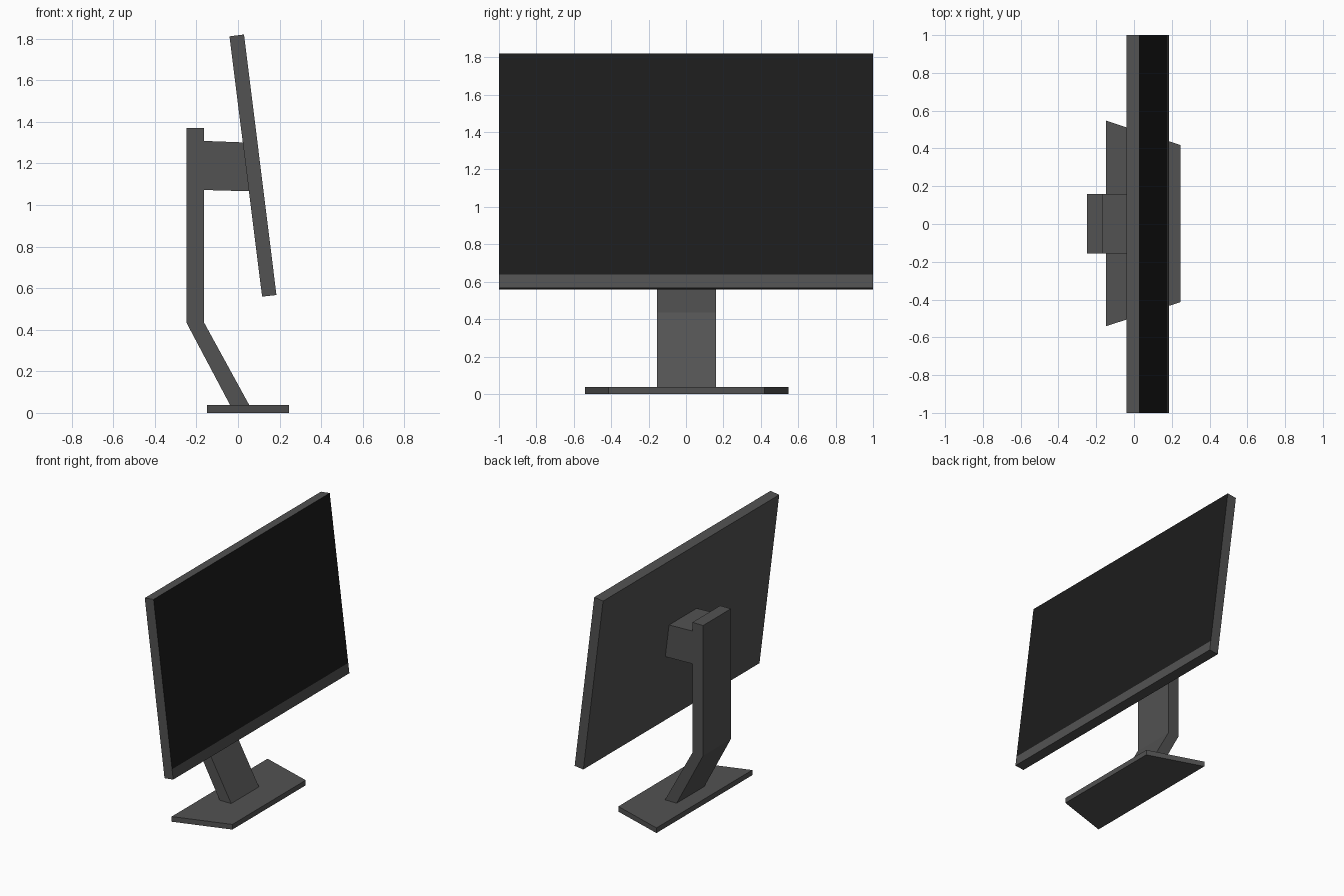
import bpy, bmesh

if "Cube" in bpy.data.objects:
    bpy.data.objects.remove(bpy.data.objects["Cube"])


def material(name, v):
    m = bpy.data.materials.new(name)
    m.diffuse_color = (v, v, v, 1)
    m.use_nodes = True
    m.node_tree.nodes["Principled BSDF"].inputs["Base Color"].default_value = m.diffuse_color
    return m


grey = material("dark grey plastic", 0.085)
black = material("black screen", 0.012)


def extrude(name, profile, y0, y1, mats=(grey,)):
    """Extrude an (x, z) profile along y."""
    bm = bmesh.new()
    face = bm.faces.new([bm.verts.new((x, y0, z)) for x, z in profile])
    geo = bmesh.ops.extrude_face_region(bm, geom=[face])["geom"]
    for v in geo:
        if isinstance(v, bmesh.types.BMVert):
            v.co.y = y1
    bmesh.ops.recalc_face_normals(bm, faces=bm.faces)
    me = bpy.data.meshes.new(name)
    for m in mats:
        me.materials.append(m)
    bm.to_mesh(me)
    bm.free()
    ob = bpy.data.objects.new(name, me)
    bpy.context.collection.objects.link(ob)
    return ob


# Tilted display panel, front split at the chin
panel = extrude("display_panel", [(-0.041, 1.811), (0.029, 1.82), (0.176, 0.639),
                                  (0.185, 0.567), (0.116, 0.559)], -1, 1, (grey, black))
for p in panel.data.polygons:
    if p.normal.x > 0.9 and p.center.z > 0.7:
        p.material_index = 1

# Bent stand arm
extrude("stand_arm", [(-0.248, 1.37), (-0.163, 1.37), (-0.163, 0.434), (0.055, 0.036),
                      (-0.037, 0.036), (-0.248, 0.434)], -0.155, 0.16)

# Mount block between arm and panel
extrude("mount_block", [(-0.163, 1.308), (0.024, 1.301), (0.054, 1.066), (-0.163, 1.072)],
        -0.155, 0.16)

# Trapezoid foot, narrower toward the screen side
foot = extrude("foot", [(-0.148, 0), (0.245, 0), (0.245, 0.037), (-0.148, 0.037)], -0.541, 0.547)
for v in foot.data.vertices:
    if v.co.x > 0:
        v.co.y *= 0.765
